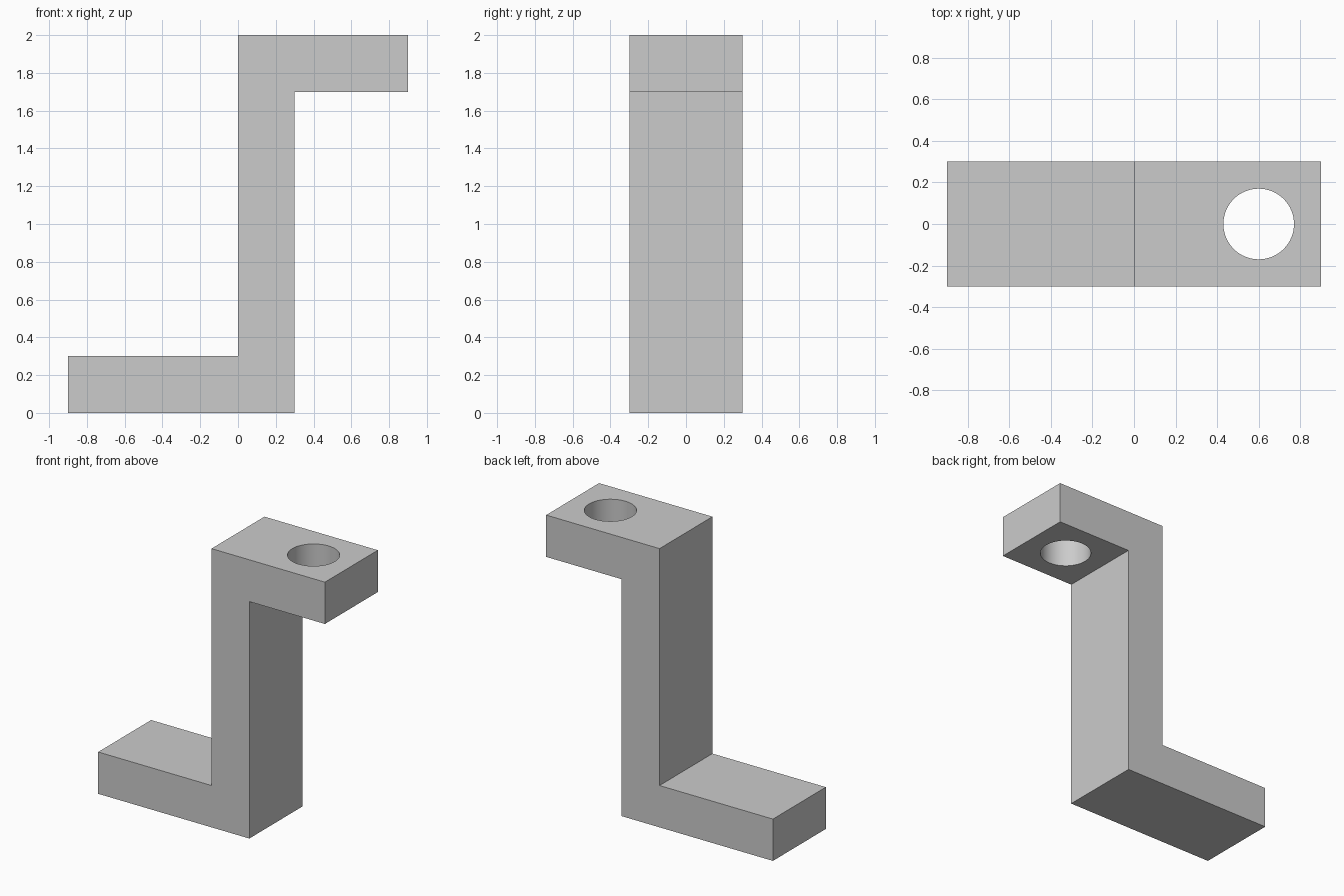
import bpy
import bmesh

cube = bpy.data.objects.get("Cube")
if cube:
    bpy.data.objects.remove(cube, do_unlink=True)

HALF_DEPTH = 0.3
HOLE_X, HOLE_RADIUS = 0.6, 0.17

grey = bpy.data.materials.new("light_grey")
grey.use_nodes = True
color = (0.6, 0.6, 0.6, 1)
grey.diffuse_color = color
grey.node_tree.nodes["Principled BSDF"].inputs["Base Color"].default_value = color

# Z-shaped bracket: side profile extruded through its depth
profile = [(-0.9, 0), (0.3, 0), (0.3, 1.7), (0.9, 1.7),
           (0.9, 2), (0, 2), (0, 0.3), (-0.9, 0.3)]
bm = bmesh.new()
face = bm.faces.new([bm.verts.new((x, -HALF_DEPTH, z)) for x, z in profile])
result = bmesh.ops.extrude_face_region(bm, geom=[face])
moved = [v for v in result["geom"] if isinstance(v, bmesh.types.BMVert)]
bmesh.ops.translate(bm, verts=moved, vec=(0, 2 * HALF_DEPTH, 0))
bmesh.ops.recalc_face_normals(bm, faces=bm.faces)
mesh = bpy.data.meshes.new("bracket")
bm.to_mesh(mesh)
bm.free()
mesh.materials.append(grey)
bracket = bpy.data.objects.new("bracket", mesh)
bpy.context.collection.objects.link(bracket)

# Round bolt hole through the upper flange
bpy.ops.mesh.primitive_cylinder_add(vertices=64, radius=HOLE_RADIUS, depth=0.6,
                                    location=(HOLE_X, 0, 1.85))
cutter = bpy.context.object
cutter.name = "hole_cutter"
cutter.data.materials.append(grey)
hole = bracket.modifiers.new("bolt_hole", 'BOOLEAN')
hole.operation = 'DIFFERENCE'
hole.solver = 'EXACT'
hole.object = cutter

# Apply the cut and remove the helper
bpy.ops.object.select_all(action='DESELECT')
bracket.select_set(True)
bpy.context.view_layer.objects.active = bracket
bpy.ops.object.modifier_apply(modifier=hole.name)
bpy.data.objects.remove(cutter, do_unlink=True)
bpy.ops.object.shade_smooth_by_angle()
